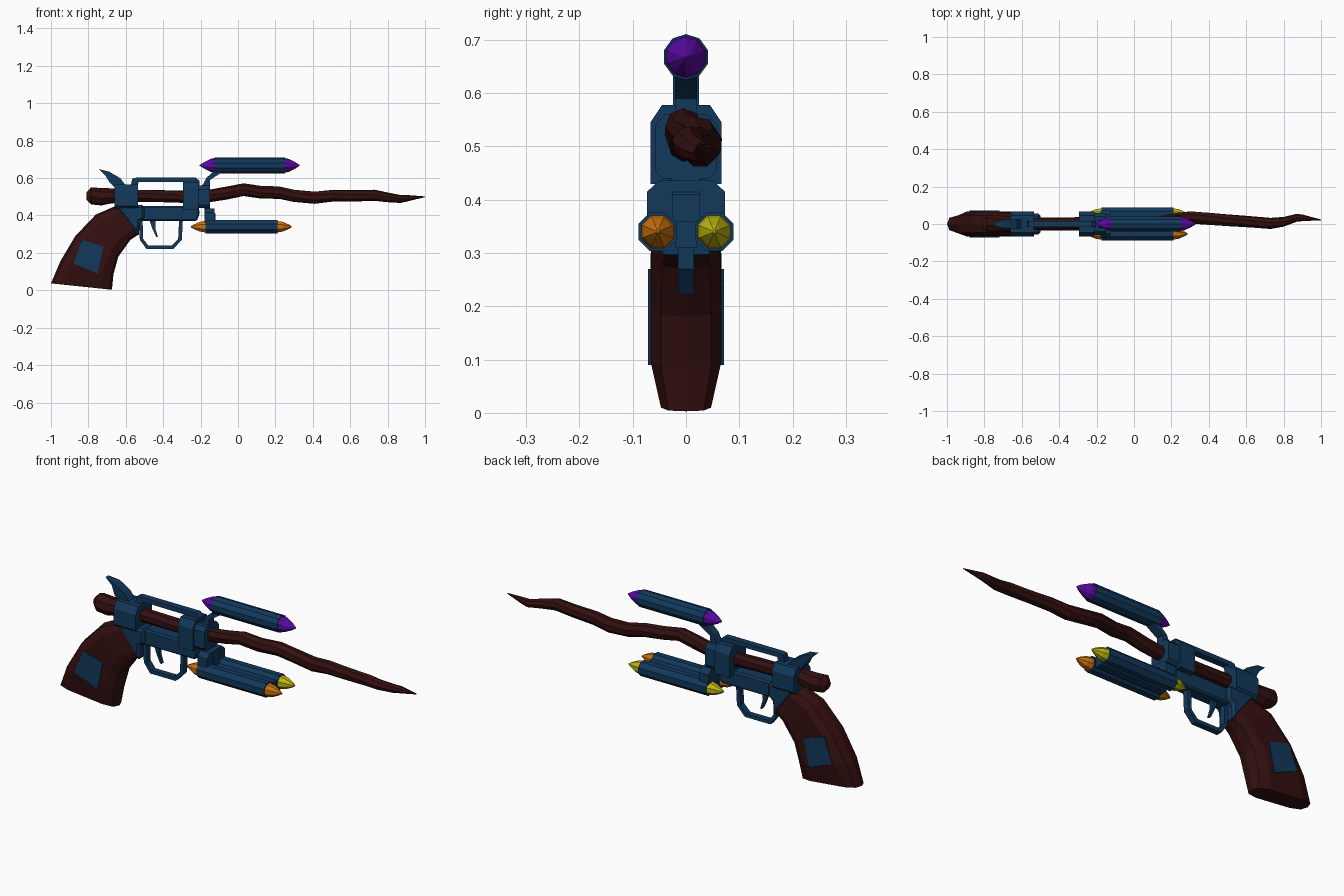
import bpy, bmesh, math
from mathutils import Vector

if "Cube" in bpy.data.objects:
    bpy.data.objects.remove(bpy.data.objects["Cube"])


def material(name, rgb):
    m = bpy.data.materials.new(name)
    m.diffuse_color = (*rgb, 1)
    m.use_nodes = True
    m.node_tree.nodes["Principled BSDF"].inputs["Base Color"].default_value = m.diffuse_color
    return m


BLUE = material("navy_blue", (0.006, 0.040, 0.105))
BROWN = material("dark_brown", (0.034, 0.005, 0.005))
PURPLE = material("purple", (0.10, 0.003, 0.36))
ORANGE = material("orange", (0.60, 0.17, 0.004))
YELLOW = material("yellow", (0.50, 0.47, 0.005))


def loft(name, rings, mat):
    """Skin a list of equal-length point rings and cap both ends."""
    bm = bmesh.new()
    vs = [[bm.verts.new(p) for p in r] for r in rings]
    n = len(vs[0])
    for a, b in zip(vs, vs[1:]):
        for i in range(n):
            j = (i + 1) % n
            bm.faces.new((a[i], a[j], b[j], b[i]))
    bm.faces.new(vs[0][::-1])
    bm.faces.new(vs[-1])
    bmesh.ops.recalc_face_normals(bm, faces=bm.faces)
    me = bpy.data.meshes.new(name)
    bm.to_mesh(me)
    bm.free()
    me.materials.append(mat)
    ob = bpy.data.objects.new(name, me)
    bpy.context.collection.objects.link(ob)
    return ob


def plate(name, pts, half, mat, bevel=0):
    """Side profile in x, z extruded symmetrically across y."""
    ob = loft(name, [[(x, s * half, z) for x, z in pts] for s in (-1, 1)], mat)
    if bevel:
        b = ob.modifiers.new("chamfer", "BEVEL")
        b.width, b.segments = bevel, 1
    return ob


def block(name, x0, x1, half, mat):
    """Mirrored y, z outline extruded along x."""
    yz = half + [(-y, z) for y, z in reversed(half)]
    return loft(name, [[(x, y, z) for y, z in yz] for x in (x0, x1)], mat)


def tube(name, stations, sides, mat, turn=0.5):
    """Round skin along x: stations are x, y, z, radius."""
    rings = []
    for x, y, z, r in stations:
        ang = [2 * math.pi * (i + turn) / sides for i in range(sides)]
        rings.append([(x, y + r * math.cos(a), z + r * math.sin(a)) for a in ang])
    return loft(name, rings, mat)


# Grip: curved, chamfered sections from the frame down to the butt
section = [(0, 0), (.04, .7), (.2, 1), (.8, 1), (.96, .7), (1, 0),
           (.96, -.7), (.8, -1), (.2, -1), (.04, -.7)]
spine = [((-.645, .455), (-.53, .30), .052), ((-.76, .405), (-.575, .27), .064),
         ((-.87, .29), (-.64, .18), .067), ((-.95, .155), (-.666, .085), .067),
         ((-1.0, .037), (-.674, .003), .047)]
rings = []
for back, front, w in spine:
    b, f = Vector(back), Vector(front)
    pts = [(b.lerp(f, u), v * w) for u, v in section]
    rings.append([(p.x, y, p.y) for p, y in pts])
loft("grip", rings, BROWN)
plate("grip_inlay", [(-.835, .27), (-.72, .235), (-.75, .09), (-.88, .145)], .071, BLUE)

# Crooked wand that serves as the barrel
wand = [(-.81, 0, .505, .02), (-.785, 0, .505, .046), (-.73, 0, .50, .047),
        (-.68, 0, .505, .042), (-.55, 0, .505, .034), (-.40, 0, .503, .034),
        (-.28, .005, .50, .034), (-.15, 0, .505, .034), (-.06, -.005, .52, .035),
        (.03, -.005, .538, .034), (.12, .005, .525, .034), (.22, .025, .522, .034),
        (.30, .035, .505, .034), (.41, .027, .495, .035), (.50, .02, .505, .033),
        (.62, .012, .505, .031), (.73, .003, .508, .030), (.80, .012, .497, .026),
        (.87, .033, .488, .021), (.90, .033, .492, .018), (1.0, .022, .50, .002)]
rings = []
for k, (x, y, z, r) in enumerate(wand):
    ang = [2 * math.pi * i / 8 + .09 * k for i in range(8)]
    rings.append([(x, y + r * math.cos(a), z + r * math.sin(a)) for a in ang])
loft("wand_barrel", rings, BROWN)

# Frame: rear heel, lower bar, rear and front blocks, top strap
plate("frame_heel", [(-.66, .455), (-.53, .285), (-.525, .37), (-.50, .38),
                     (-.50, .455)], .055, BLUE, .012)
plate("frame_bar", [(-.54, .37), (-.22, .37), (-.205, .41), (-.21, .45),
                    (-.54, .45)], .036, BLUE, .008)
block("rear_block", -.66, -.535, [(.05, .435), (.067, .45), (.067, .53), (.045, .565)], BLUE)
block("front_block", -.295, -.21, [(.067, .43), (.067, .545), (.045, .578)], BLUE)
block("front_collar", -.21, -.15, [(.045, .44), (.058, .455), (.058, .54), (.04, .56)], BLUE)
plate("top_strap", [(-.575, .55), (-.565, .598), (-.545, .602), (-.225, .602), (-.205, .585),
                    (-.205, .55), (-.25, .55), (-.29, .578), (-.53, .58), (-.54, .55)],
      .017, BLUE)

# Hammer spur, tapering to its rear tip
ham = plate("hammer", [(-.745, .648), (-.69, .635), (-.63, .60), (-.60, .56), (-.60, .53),
                       (-.66, .55), (-.685, .575), (-.71, .615)], .024, BLUE)
for v in ham.data.vertices:
    if v.co.x < -.70:
        v.co.y *= .5

# Trigger guard as an open band, and the trigger
outer = [(-.53, .37), (-.525, .27), (-.49, .222), (-.345, .222), (-.30, .27), (-.295, .375)]
inner = [(-.315, .375), (-.32, .275), (-.355, .24), (-.48, .24), (-.507, .275), (-.51, .37)]
plate("trigger_guard", outer + inner, .015, BLUE)
plate("trigger", [(-.475, .38), (-.44, .38), (-.442, .33), (-.428, .285),
                  (-.437, .285), (-.458, .33)], .009, BLUE)

# Brackets that carry the side tubes
plate("upper_bracket", [(-.20, .55), (-.15, .55), (-.15, .59), (-.08, .635),
                        (-.12, .645), (-.17, .60), (-.185, .57)], .021, BLUE)
block("lower_bracket", -.18, -.125, [(.073, .355), (.073, .415), (.05, .437)], BLUE)
plate("bracket_neck", [(-.185, .47), (-.15, .47), (-.15, .435), (-.12, .41),
                       (-.12, .36), (-.17, .36)], .026, BLUE)
plate("tube_web", [(-.17, .31), (.205, .31), (.205, .36), (-.17, .36)], .02, BLUE)


def capsule(name, x0, x1, y, z, r, sides, tip, mat):
    """Faceted tube with a pointed crystal at each end."""
    tube(name + "_tube", [(x0, y, z, r), (x1, y, z, r)], sides, BLUE)
    for label, x, d in (("rear", x0, -1), ("front", x1, 1)):
        tube(f"{name}_{label}_tip", [(x + d * t, y, z, q) for t, q in tip], sides, mat)


top_tip = [(-.01, .036), (0, .039), (.02, .035), (.055, .018), (.08, .002)]
low_tip = [(-.01, .030), (0, .033), (.03, .028), (.06, .014), (.077, .003)]
capsule("upper", -.125, .25, 0, .668, .043, 10, top_tip, PURPLE)
capsule("lower_left", -.175, .21, -.053, .34, .039, 8, low_tip, ORANGE)
capsule("lower_right", -.175, .21, .053, .34, .039, 8, low_tip, YELLOW)
